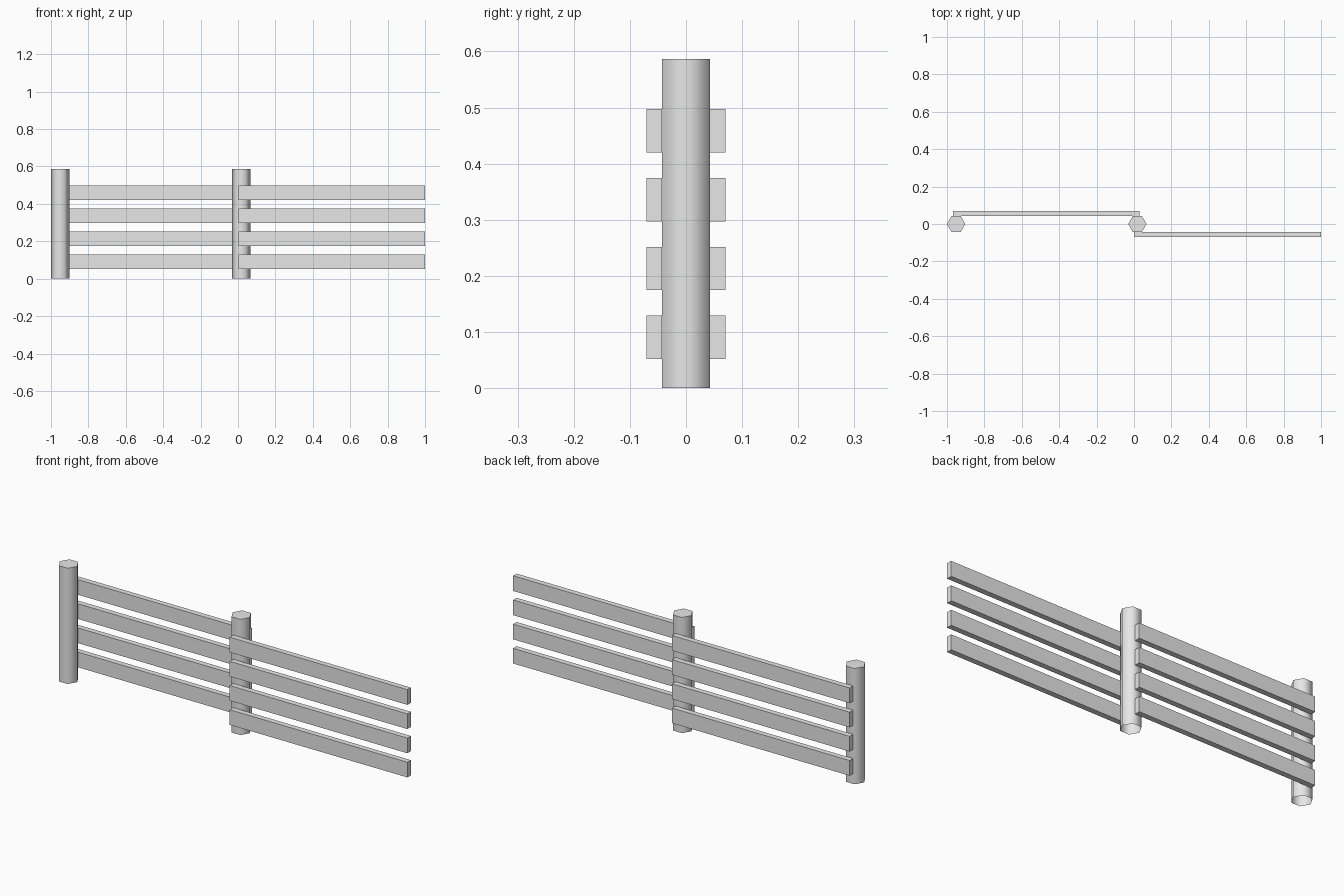
import bpy, bmesh, math
from mathutils import Matrix, Vector

cube = bpy.data.objects.get("Cube")
if cube:
    bpy.data.objects.remove(cube, do_unlink=True)

grey = bpy.data.materials.new("plain grey")
grey.use_nodes = True
colour = (0.8, 0.8, 0.8, 1)
grey.diffuse_color = colour
grey.node_tree.nodes["Principled BSDF"].inputs["Base Color"].default_value = colour

POST_RADIUS = 0.049
POST_HEIGHT = 0.587
POST_HALF_DEPTH = POST_RADIUS * math.cos(math.pi / 6)
RAIL_SIZE = Vector((0.997, 0.028, 0.077))
RAIL_Y = POST_HALF_DEPTH + RAIL_SIZE.y / 2


def finish(name, bm):
    mesh = bpy.data.meshes.new(name)
    bm.to_mesh(mesh)
    bm.free()
    mesh.materials.append(grey)
    obj = bpy.data.objects.new(name, mesh)
    bpy.context.collection.objects.link(obj)
    return obj


def add_post(name, x):
    # Six-sided post, points along x, open underneath
    bm = bmesh.new()
    bmesh.ops.create_cone(bm, cap_ends=True, segments=6, radius1=POST_RADIUS,
                          radius2=POST_RADIUS, depth=POST_HEIGHT)
    bmesh.ops.rotate(bm, verts=bm.verts, matrix=Matrix.Rotation(math.pi / 6, 3, "Z"))
    if max(v.co.x for v in bm.verts) < POST_RADIUS * 0.99:
        bmesh.ops.rotate(bm, verts=bm.verts, matrix=Matrix.Rotation(math.pi / 6, 3, "Z"))
    bm.normal_update()
    bottom = [f for f in bm.faces if f.normal.z < -0.9]
    bmesh.ops.delete(bm, geom=bottom, context="FACES_ONLY")
    bmesh.ops.translate(bm, verts=bm.verts, vec=(x, 0, POST_HEIGHT / 2))
    obj = finish(name, bm)
    # Rounded-looking sides with a crisp top edge
    bpy.ops.object.select_all(action="DESELECT")
    obj.select_set(True)
    bpy.context.view_layer.objects.active = obj
    bpy.ops.object.shade_smooth_by_angle(angle=math.radians(65))


def add_rail(name, x, y, z):
    bm = bmesh.new()
    bmesh.ops.create_cube(bm, size=1)
    bmesh.ops.scale(bm, verts=bm.verts, vec=RAIL_SIZE)
    bmesh.ops.translate(bm, verts=bm.verts, vec=(x, y, z))
    finish(name, bm)


# Posts
add_post("end_post", -0.951)
add_post("middle_post", 0.018)

# Four rails per bay: one bay behind the posts, the other in front
for i in range(4):
    z = 0.0905 + i * 0.1227
    add_rail(f"back_rail_{i + 1}", -0.469, RAIL_Y, z)
    add_rail(f"front_rail_{i + 1}", 0.5015, -RAIL_Y, z)
